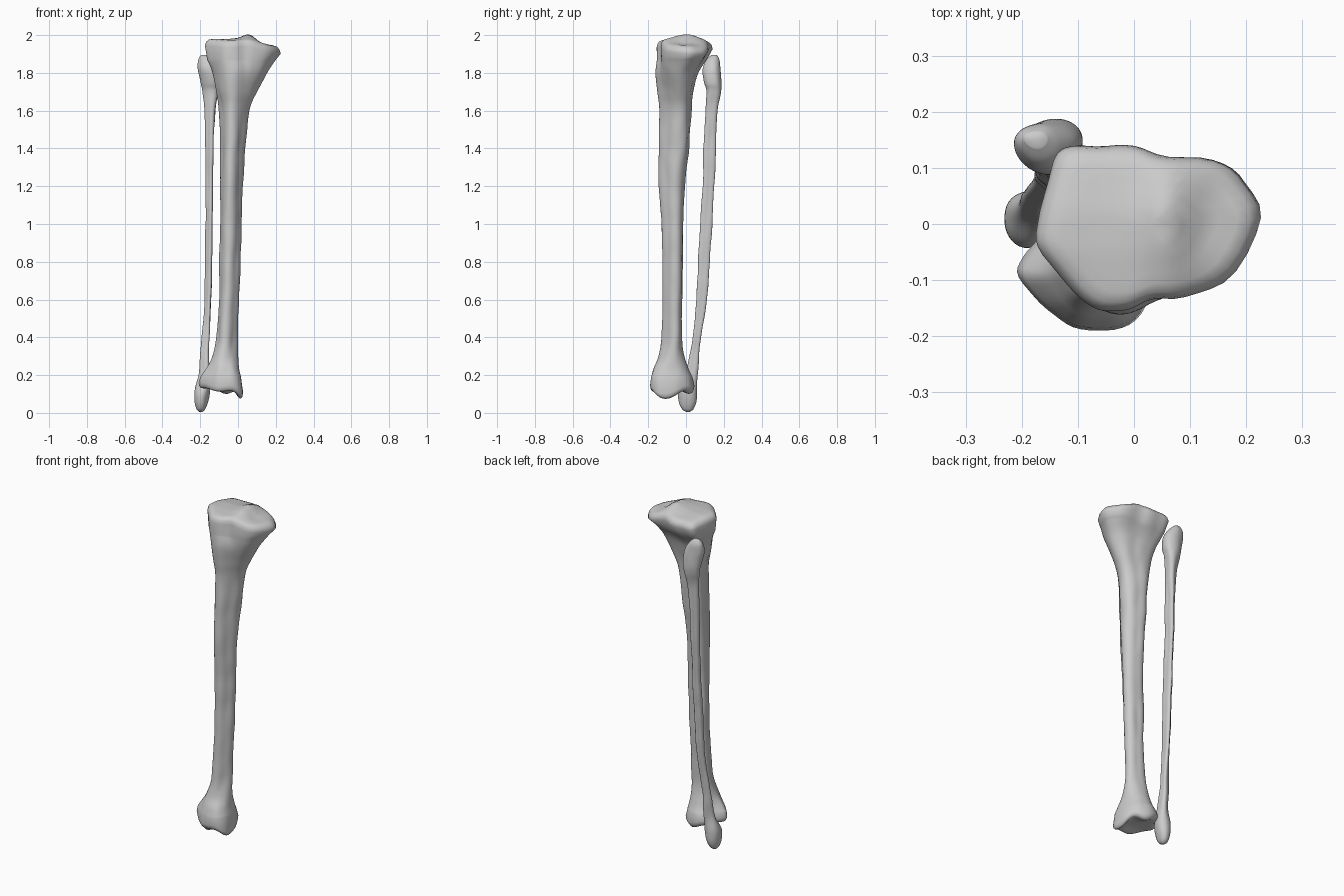
import bpy
import bmesh
import math
from mathutils import Vector, noise

if "Cube" in bpy.data.objects:
    bpy.data.objects.remove(bpy.data.objects["Cube"], do_unlink=True)

SIDES = 56
UNIT = 0.01  # section tables are written in hundredths


def material(name, value):
    mat = bpy.data.materials.new(name)
    mat.use_nodes = True
    colour = (value, value, value, 1)
    mat.diffuse_color = colour
    node = next(n for n in mat.node_tree.nodes if n.type == "BSDF_PRINCIPLED")
    node.inputs["Base Color"].default_value = colour
    return mat


def spline(keys, t, closed=False):
    """Smooth curve through tuples, t counted in keys."""
    n = len(keys)
    i = int(math.floor(t))
    if not closed:
        i = min(i, n - 2)
    f = t - i

    def pick(j):
        return keys[j % n] if closed else keys[max(0, min(n - 1, j))]

    a, b, c, d = (pick(i + k) for k in (-1, 0, 1, 2))
    return tuple(
        q + 0.5 * f * (r - p + f * (2 * p - 5 * q + 4 * r - s + f * (3 * (q - r) + s - p)))
        for p, q, r, s in zip(a, b, c, d))


def fit(points):
    """Scale an outline to the square from -1 to 1."""
    spans = [(min(v), max(v)) for v in zip(*points)]
    return [tuple((2 * c - lo - hi) / (hi - lo) for c, (lo, hi) in zip(p, spans)) for p in points]


def outline(points):
    return fit([spline(points, i * len(points) / SIDES, True) for i in range(SIDES)])


def rounded_triangle(crest, amount):
    points = []
    for i in range(SIDES):
        a = math.tau * i / SIDES
        r = 1 + amount * math.cos(3 * (a - crest))
        points.append((r * math.cos(a), r * math.sin(a)))
    return fit(points)


def place(shape, x0, x1, y0, y1, scale=1.0):
    """Fit a unit outline into a rectangle, optionally shrunk to its middle."""
    return [((x0 + x1 + u * scale * (x1 - x0)) / 2 * UNIT,
             (y0 + y1 + v * scale * (y1 - y0)) / 2 * UNIT) for u, v in shape]


def shaft_rings(keys, shapes, steps):
    """Rings along a bone; the last key value blends between outlines."""
    rings = []
    for k in range((len(keys) - 1) * steps + 1):
        z, x0, x1, y0, y1, s = spline(keys, k / steps)
        s = max(0.0, min(len(shapes) - 1.001, s))
        i = int(s)
        mixed = fit([tuple(p + (q - p) * (s - i) for p, q in zip(a, b))
                     for a, b in zip(shapes[i], shapes[i + 1])])
        rings.append([Vector((x, y, z * UNIT)) for x, y in place(mixed, x0, x1, y0, y1)])
    return rings


def cap_rings(shape, box, height, drop):
    """Concentric rings over an end surface, from the rim inward."""
    rings = []
    for scale, share in ((1, 1), (0.97, 0.45), (0.9, 0.1), (0.78, 0), (0.62, 0),
                         (0.46, 0), (0.3, 0), (0.15, 0)):
        rings.append([Vector((x, y, height(x, y) + drop * share))
                      for x, y in place(shape, *box, scale)])
    return rings


def loft(name, rings, mat, rough):
    bm = bmesh.new()
    rows = []
    for ring in rings:
        centre = sum(ring, Vector()) / SIDES
        row = []
        for p in ring:
            out = (p - centre)
            out.z = 0
            wobble = noise.noise(Vector((p.x * 18, p.y * 18, p.z * 9)))
            row.append(bm.verts.new(p + out.normalized() * wobble * rough))
        rows.append(row)
    for low, high in zip(rows, rows[1:]):
        for i in range(SIDES):
            j = (i + 1) % SIDES
            bm.faces.new((low[i], low[j], high[j], high[i]))
    for row in (rows[0], rows[-1]):
        middle = bm.verts.new(sum((v.co for v in row), Vector()) / SIDES)
        for i in range(SIDES):
            bm.faces.new((row[i], row[(i + 1) % SIDES], middle))
    bmesh.ops.recalc_face_normals(bm, faces=bm.faces)
    mesh = bpy.data.meshes.new(name)
    bm.to_mesh(mesh)
    bm.free()
    mesh.materials.append(mat)
    mesh.shade_smooth()
    obj = bpy.data.objects.new(name, mesh)
    bpy.context.collection.objects.link(obj)
    return obj


def bump(d, width):
    return math.exp(-(d / width) ** 2)


bone = material("bone grey", 0.6)

# Shin bone: knee plateau, three-sided shaft, ankle end
plateau = outline([(22.5, 1), (19, 8), (14, 11.5), (5, 12.3), (0, 14), (-6, 14),
                   (-12.5, 13.5), (-15, 9), (-17, 0), (-16.5, -5), (-12, -11),
                   (-7, -15.5), (-2, -16), (3, -14), (9, -13.5), (17, -10)])
shaft = rounded_triangle(math.radians(-100), 0.13)
ankle = outline([(2.5, -8), (2, -4), (0, 0), (-3, 3), (-7, 4.5), (-11, 4),
                 (-15, 2), (-17, -2), (-20, -6), (-21, -9), (-18, -13),
                 (-15, -16), (-11, -18.5), (-6, -19), (-1, -18), (2, -14)])


def knee_height(x, y):
    slope = 0.26 * max(0, x - 0.06) + 0.16 * max(0, y - 0.02) + 0.09 * max(0, -y - 0.05)
    ridge = 0.025 * bump(x - 0.06, 0.05) * bump(y - 0.01, 0.09)
    hollow = 0.012 * bump(x - 0.13, 0.04) * bump(y, 0.06)
    return 1.98 - slope + ridge - hollow


def ankle_height(x, y):
    inner_knob = 0.06 * bump(x - 0.02, 0.035) * bump(y + 0.11, 0.09)
    back_lip = 0.03 * bump(x + 0.06, 0.05) * bump(y - 0.02, 0.05)
    front_lip = 0.02 * bump(x + 0.1, 0.1) * bump(y + 0.18, 0.04)
    return 0.13 - inner_knob - back_lip - front_lip


shin_keys = [(19, -20, 1.5, -18.5, 3.5, 2), (24, -16.5, 0.5, -17, 1, 1.8),
             (30, -13.5, 0, -14.5, -1, 1.4), (40, -11.5, 0, -13, -2, 1),
             (60, -10, 0.5, -12.5, -2, 1), (80, -10, 1.5, -12.5, -1.5, 1),
             (100, -9.5, 2, -13, -1.5, 1), (120, -9.5, 2.5, -14.5, -0.5, 1),
             (140, -9.5, 4, -14.5, 1.5, 1), (160, -10, 6, -14, 3, 1),
             (170, -11.5, 10, -15, 4, 0.8), (180, -13.5, 15.5, -16, 6.5, 0.5),
             (187, -16.3, 20, -15.5, 11, 0.1)]
lower_end = cap_rings(ankle, (-21, 2.7, -19, 4.5), ankle_height, 0.03)
upper_end = cap_rings(plateau, (-17.3, 22.7, -15.7, 14), knee_height, -0.035)
loft("shin_bone", lower_end[::-1] + shaft_rings(shin_keys, [plateau, shaft, ankle], 6)
     + upper_end, bone, 0.004)

# Calf bone: slender, with a knobbly head and a pointed ankle end
calf_round = rounded_triangle(math.radians(40), 0.04)
calf_edge = rounded_triangle(math.radians(-60), 0.15)
calf_keys = [(0.5, -20.5, -19, 0.5, 2, 0), (2, -22, -17.5, -2, 4, 0),
             (6, -23, -16, -4, 5.5, 0), (12, -23, -15, -4, 6, 0.2),
             (20, -20.8, -15, -0.5, 6.3, 0.6), (30, -20, -15.5, 2, 6.8, 1),
             (40, -19, -15, 3.5, 8, 1), (60, -18, -14.3, 5.5, 11, 1),
             (80, -17.5, -13.8, 6.5, 12.5, 1), (100, -17.2, -13.5, 7.5, 14, 1),
             (120, -17.2, -13.3, 9, 15, 1), (140, -17.4, -13, 9.3, 15.8, 1),
             (160, -17.7, -12, 10.3, 16.7, 0.8), (170, -18.7, -10, 10.7, 18.5, 0.4),
             (175, -20, -9, 9.5, 18.7, 0.2), (182, -21.4, -10, 8.8, 18, 0),
             (187, -21, -13, 10.8, 17.5, 0), (189.5, -19.5, -15.5, 13.5, 16.5, 0)]
loft("calf_bone", shaft_rings(calf_keys, [calf_round, calf_edge], 6), bone, 0.005)
